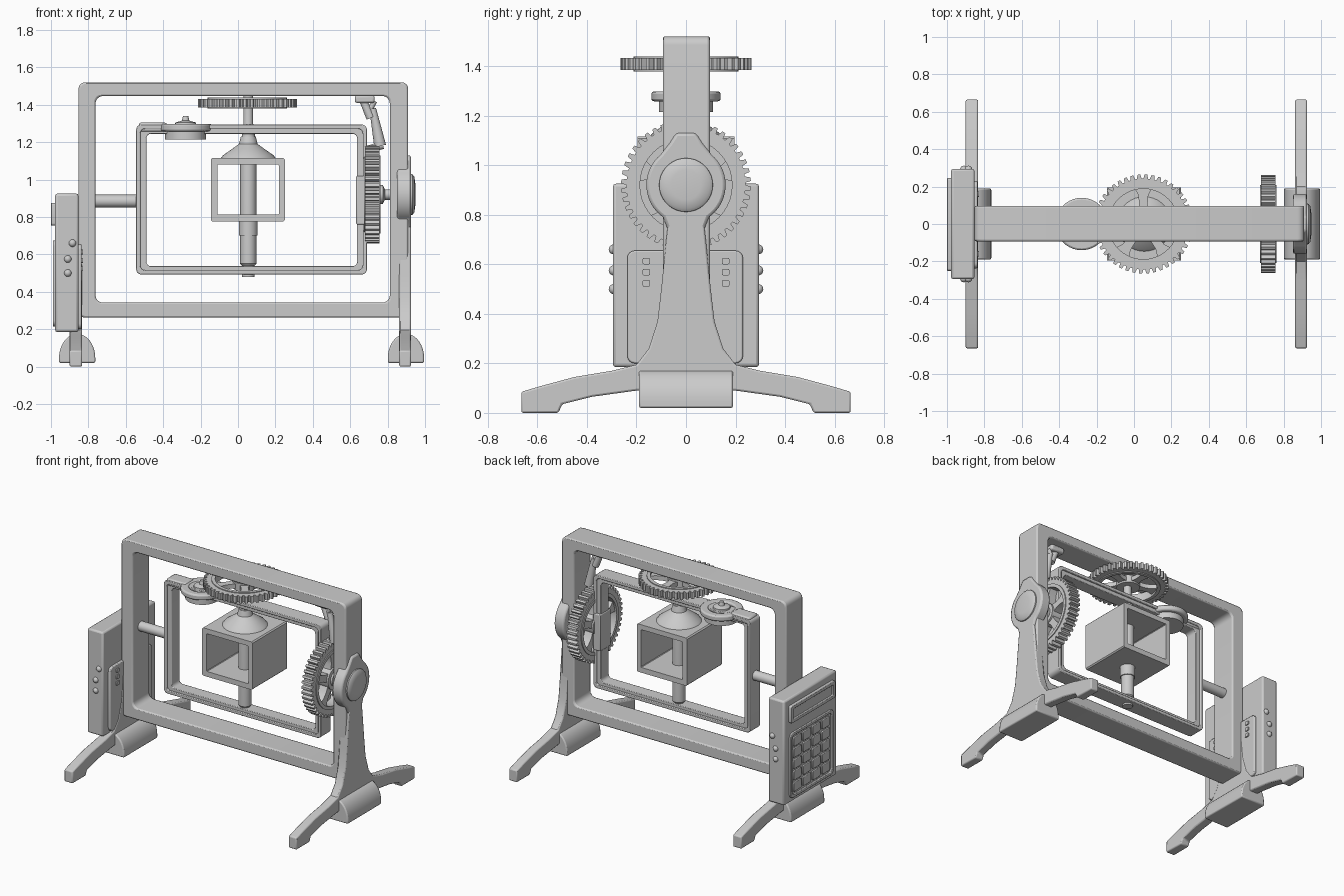
import bpy, bmesh
from math import sin, cos, pi, radians
from mathutils import Vector

if "Cube" in bpy.data.objects:
    bpy.data.objects.remove(bpy.data.objects["Cube"])

PLACE = {'x': lambda a, b, d: (d, a, b),
         'y': lambda a, b, d: (a, d, b),
         'z': lambda a, b, d: (a, b, d)}


def finish(name, bm, bevel=0.0, segs=2):
    bmesh.ops.recalc_face_normals(bm, faces=bm.faces[:])
    me = bpy.data.meshes.new(name)
    bm.to_mesh(me)
    bm.free()
    ob = bpy.data.objects.new(name, me)
    bpy.context.collection.objects.link(ob)
    if bevel:
        m = ob.modifiers.new("bevel", 'BEVEL')
        m.width, m.segments, m.limit_method = bevel, segs, 'ANGLE'
        m.angle_limit = radians(40)
    return ob


def prism(name, pts, axis, lo, hi, bevel=0.0):
    """Extrude a flat outline along an axis."""
    bm = bmesh.new()
    a, b = ([bm.verts.new(PLACE[axis](u, v, d)) for u, v in pts] for d in (lo, hi))
    bm.faces.new(a)
    bm.faces.new(b)
    n = len(pts)
    for i in range(n):
        j = (i + 1) % n
        bm.faces.new((a[i], a[j], b[j], b[i]))
    return finish(name, bm, bevel)


def ring(name, outer, inner, axis, lo, hi, bevel=0.0):
    """Extrude the band between two outlines of equal length."""
    bm = bmesh.new()
    loops = [[bm.verts.new(PLACE[axis](u, v, d)) for u, v in pts]
             for pts, d in ((outer, lo), (outer, hi), (inner, hi), (inner, lo))]
    n = len(outer)
    for k in range(4):
        p, q = loops[k], loops[(k + 1) % 4]
        for i in range(n):
            j = (i + 1) % n
            bm.faces.new((p[i], p[j], q[j], q[i]))
    return finish(name, bm, bevel)


def circle(cu, cv, r, n=40):
    return [(cu + r * cos(2 * pi * i / n), cv + r * sin(2 * pi * i / n)) for i in range(n)]


def rrect(u0, u1, v0, v1, r, n=5):
    pts = []
    for k, (u, v) in enumerate(((u1 - r, v1 - r), (u0 + r, v1 - r), (u0 + r, v0 + r), (u1 - r, v0 + r))):
        for i in range(n):
            a = pi / 2 * (k + i / (n - 1))
            pts.append((u + r * cos(a), v + r * sin(a)))
    return pts


def box(name, x0, x1, y0, y1, z0, z1, bevel=0.0):
    return prism(name, [(x0, y0), (x1, y0), (x1, y1), (x0, y1)], 'z', z0, z1, bevel)


def lathe(name, prof, axis, cu, cv, n=36):
    """Stack circles of (radius, distance) along an axis."""
    bm = bmesh.new()
    rows = [[bm.verts.new(PLACE[axis](u, v, d)) for u, v in circle(cu, cv, r, n)] for r, d in prof]
    bm.faces.new(rows[0])
    bm.faces.new(rows[-1])
    for p, q in zip(rows, rows[1:]):
        for i in range(n):
            j = (i + 1) % n
            bm.faces.new((p[i], p[j], q[j], q[i]))
    return finish(name, bm)


def gear(name, axis, cu, cv, lo, hi, R, teeth=44):
    outer, inner = [], []
    for t in range(teeth):
        for f, r in ((0, R - 0.022), (0.28, R - 0.022), (0.42, R), (0.82, R)):
            a = 2 * pi * (t + f) / teeth
            outer.append((cu + r * cos(a), cv + r * sin(a)))
            inner.append((cu + 0.72 * R * cos(a), cv + 0.72 * R * sin(a)))
    ring(name + "_rim", outer, inner, axis, lo, hi)
    # raised lip and flared spokes
    ring(name + "_lip", circle(cu, cv, 0.80 * R), circle(cu, cv, 0.71 * R), axis, lo - 0.006, hi + 0.006)
    for k in range(5):
        a = 2 * pi * k / 5 + pi / 2
        pts = [(0.2, -.13), (0.4, -.085), (0.58, -.10), (0.75, -.19),
               (0.75, .19), (0.58, .10), (0.4, .085), (0.2, .13)]
        prism(name + "_spoke", [(cu + R * (p * cos(a) - q * sin(a)), cv + R * (p * sin(a) + q * cos(a)))
                                for p, q in pts], axis, lo + 0.008, hi - 0.008)
    prism(name + "_hub", circle(cu, cv, 0.29 * R), axis, lo - 0.004, hi + 0.004)


def rod(name, p, q, r0, r1):
    p, q = Vector(p), Vector(q)
    bpy.ops.mesh.primitive_cone_add(vertices=14, radius1=r0, radius2=r1, depth=(q - p).length, location=(p + q) / 2)
    ob = bpy.context.object
    ob.name = name
    ob.rotation_euler = (q - p).to_track_quat('Z', 'Y').to_euler()


# Outer frame
ring("outer_frame", rrect(-.853, .91, .262, 1.52, .035), rrect(-.762, .812, .342, 1.447, .04),
     'y', -.093, .097, .01)

# Stands: splayed legs and rounded foot blocks
half = [(.068, .80), (.08, .70), (.10, .50), (.115, .37), (.15, .26), (.20, .195), (.30, .17), (.45, .145),
        (.58, .11), (.665, .085), (.665, 0), (.515, 0), (.50, .035), (.38, .065), (.20, .09)]
leg = half + [(-y, z) for y, z in reversed(half)]
for side, x0, x1, c in (("left", -.90, -.833, -.86), ("right", .862, .925, .898)):
    prism(side + "_leg", leg, 'x', x0, x1, .008)
    dome = [(c + .097 * cos(pi * i / 20), .045 + .13 * sin(pi * i / 20)) for i in range(21)]
    prism(side + "_foot_block", [(c + .097, .02)] + dome + [(c - .097, .02)], 'y', -.19, .19, .008)

# Bearing cover on the right post
arc = [(.16 * cos(radians(a)), .92 + .16 * sin(radians(a))) for a in range(-55, 51, 7)]
cover = [(.07, .73)] + arc + [(.065, 1.09), (.04, 1.13)]
prism("bearing_cover", cover + [(-y, z) for y, z in reversed(cover)], 'x', .85, .925, .012)
lathe("bearing_cap", [(.11, .91), (.108, .933), (.095, .943), (.06, .948)], 'x', 0, .92)

# Inner frame: raised border and thinner core
ring("inner_frame_border", rrect(-.545, .69, .492, 1.295, .03), rrect(-.522, .667, .515, 1.272, .025),
     'y', -.056, .056, .004)
ring("inner_frame_core", rrect(-.53, .675, .507, 1.28, .03), rrect(-.49, .637, .537, 1.245, .025),
     'y', -.045, .045, .004)

# Horizontal axles
lathe("left_axle", [(.034, -.80), (.034, -.52)], 'x', 0, .885, 24)
lathe("right_axle", [(.05, .66), (.05, .775), (.028, .785), (.028, .87)], 'x', 0, .92, 24)

# Vertical spindle with flared collar
lathe("spindle", [(.034, .48), (.034, .54), (.043, .55), (.043, 1.12), (.036, 1.2), (.034, 1.26),
                  (.026, 1.3), (.026, 1.45)], 'z', .055, 0, 28)
lathe("box_collar", [(.15, 1.11), (.135, 1.13), (.085, 1.165), (.05, 1.19), (.04, 1.23)], 'z', .055, 0)
lathe("lower_collar", [(.05, .70), (.05, .78)], 'z', .055, 0, 28)

# Open specimen box, through from front to back
ring("specimen_box", rrect(-.145, .25, .775, 1.115, .008, 2), rrect(-.11, .218, .812, 1.08, .004, 2),
     'y', -.195, .195)

# Gears
gear("top_gear", 'z', .05, 0, 1.385, 1.432, .265)
gear("side_gear", 'x', 0, .92, .68, .757, .262)
box("side_gear_plate", .632, .69, -.06, .06, .76, 1.02, .006)

# Pulley on the inner frame
ring("pulley_rim", circle(-.28, 0, .14), circle(-.28, 0, .085), 'z', 1.258, 1.298, .01)
prism("pulley_web", circle(-.28, 0, .11), 'z', 1.215, 1.28)
lathe("pulley_hub", [(.06, 1.27), (.055, 1.305), (.02, 1.315), (.014, 1.34)], 'z', -.28, 0, 20)
box("pulley_bracket", -.53, -.38, -.05, .05, 1.255, 1.305, .012)

# Ratchet arm above the side gear
box("arm_mount", .625, .73, -.035, .035, 1.41, 1.45, .01)
rod("arm_upper", (.67, 0, 1.42), (.71, 0, 1.33), .02, .024)
rod("arm_brace", (.73, 0, 1.42), (.70, 0, 1.36), .014, .014)
rod("arm_lower", (.72, 0, 1.38), (.76, 0, 1.18), .018, .032)
rod("arm_tip", (.775, 0, 1.185), (.70, 0, 1.165), .022, .018)

# Control housing on the left
box("control_housing", -.978, -.853, -.295, .295, .185, .925, .012)
prism("housing_inner_cover", rrect(-.237, .23, .20, .655, .03), 'x', -.86, -.836, .006)
ring("display_bezel", rrect(-.25, .245, .755, .875, .012), rrect(-.225, .22, .778, .852, .008),
     'x', -1.0, -.97, .003)
prism("display_panel", rrect(-.23, .225, .773, .857, .01), 'x', -.987, -.97)
ring("keypad_border", rrect(-.245, .24, .215, .675, .03), rrect(-.225, .22, .235, .655, .025), 'x', -.99, -.97, .003)
for i in range(4):
    for j in range(5):
        y, z = -.162 + .106 * i, .284 + .08 * j
        prism("keypad_key", rrect(y - .044, y + .044, z - .033, z + .033, .01, 3), 'x', -.987, -.97, .003)

# Side knobs and inner cover buttons
for s in (-1, 1):
    for x, z in ((-.91, .50), (-.91, .575), (-.885, .66)):
        bpy.ops.mesh.primitive_uv_sphere_add(segments=16, ring_count=10, radius=.02, location=(x, s * .292, z))
        bpy.context.object.name = "side_knob"
    for k in range(3):
        z = .51 + .045 * k
        prism("cover_button", rrect(s * .16 - .015, s * .16 + .015, z, z + .026, .005, 3), 'x', -.84, -.828)

# Smooth shading with sharp edges kept
for ob in bpy.data.objects:
    ob.select_set(ob.type == 'MESH')
    bpy.context.view_layer.objects.active = ob
bpy.ops.object.shade_smooth_by_angle(angle=radians(35))
